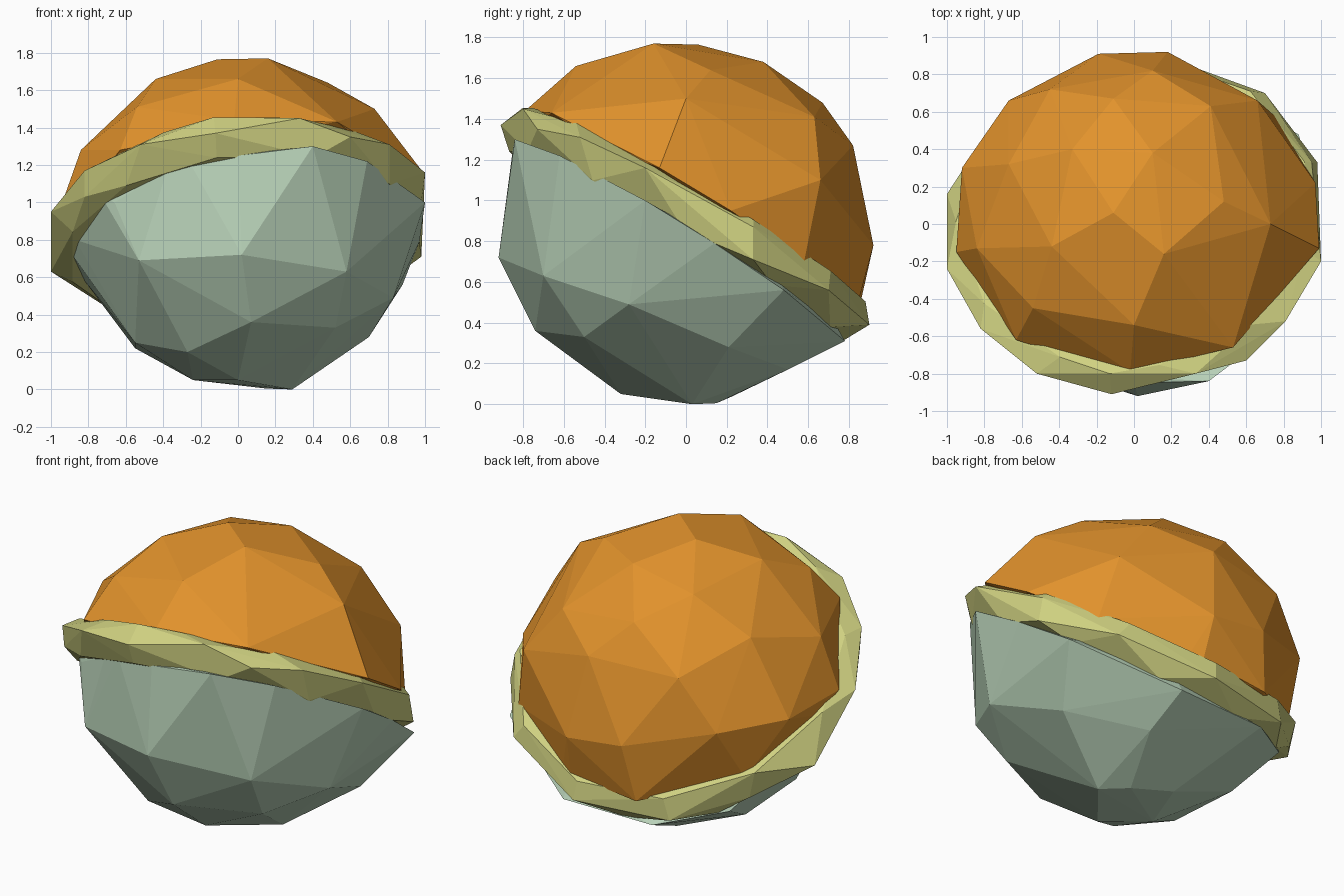
import bpy, bmesh, math
from mathutils import Vector

# Tilted frame shared by both shells and the band
CENTER = Vector((0.01, 0, 0.87))
AXIS = Vector((-0.09, 0.5, 0.86)).normalized()
U = Vector((0, -0.86, 0.5)).cross(AXIS).normalized()
V = AXIS.cross(U)


def ring(radius, height, count, turn=0.0):
    pts = []
    for i in range(count):
        a = 2 * math.pi * (i + turn) / count
        pts.append(CENTER + AXIS * height + (U * math.cos(a) + V * math.sin(a)) * radius)
    return pts


def material(name, color):
    m = bpy.data.materials.new(name)
    m.diffuse_color = (*color, 1)
    return m


def faceted_solid(name, points, mat):
    """Flat-faced shell stretched around the given corner points."""
    bm = bmesh.new()
    for p in points:
        bm.verts.new(p)
    res = bmesh.ops.convex_hull(bm, input=bm.verts[:])
    loose = {g for g in res["geom_interior"] + res["geom_unused"]
             if isinstance(g, bmesh.types.BMVert) and g.is_valid and not g.link_faces}
    bmesh.ops.delete(bm, geom=list(loose), context='VERTS')
    bmesh.ops.recalc_face_normals(bm, faces=bm.faces[:])
    mesh = bpy.data.meshes.new(name)
    bm.to_mesh(mesh)
    bm.free()
    mesh.materials.append(mat)
    ob = bpy.data.objects.new(name, mesh)
    bpy.context.collection.objects.link(ob)
    return ob


orange = material("orange", (0.76, 0.29, 0.025))
sage = material("sage_green", (0.48, 0.64, 0.48))
straw = material("straw_yellow", (0.63, 0.64, 0.22))

# Upper shell corners
upper = [
    (-.11, .06, 1.765), (.16, -.16, 1.77), (-.44, -.12, 1.66), (0, -.54, 1.66),
    (.48, .12, 1.64), (.73, 0, 1.5), (.1, .38, 1.68), (-.33, .4, 1.61),
    (-.11, .67, 1.48), (.41, .63, 1.41), (-.67, .32, 1.40), (-.45, .72, 1.24),
    (.1, .82, 1.27), (.66, .66, 1.1), (-.67, .66, .93), (-.19, .91, .82),
    (.18, .92, .78), (-.84, -.13, 1.28), (-.92, .3, .95), (-.54, -.45, 1.51),
    (.53, -.66, 1.43), (-.63, -.62, 1.28), (-.02, -.79, 1.44), (.97, .22, .95),
    (.99, -.13, 1.16), (-.95, -.15, .97), (.75, .58, .7), (.2, .85, .52),
    (-.25, .85, .47)]
faceted_solid("upper_shell", upper + ring(0.92, 0.07, 10), orange)

# Lower shell corners
lower = [
    (.02, -.92, .72), (.4, -.84, 1.3), (.07, -.74, .36), (.58, -.7, .63),
    (1, -.2, 1.0), (.83, -.28, .49), (.52, -.5, .33), (.7, .21, .28),
    (.29, .03, 0), (.15, .15, .005), (-.24, -.12, .05), (0, -.32, .05),
    (-.27, -.5, .2), (-.55, -.3, .25),
    (-.53, -.75, .69), (-.87, -.2, .8), (-.66, -.6, 1.0), (-.38, -.77, 1.17),
    (0, -.85, 1.25), (.69, -.62, 1.22), (.97, .14, .79), (.88, .48, .56),
    (.3, .78, .31), (-.3, .76, .3), (-.65, .5, .38), (-.82, .15, .58),
    (-.1, .23, .04), (-.55, .2, .22), (.3, .5, .17)]
faceted_solid("lower_shell", lower + ring(0.92, -0.07, 10), sage)

# Band: raised ridge between an upper and a lower rim
ridge = [
    (-1, -.24, .95), (-1, .16, .63), (-.82, -.56, 1.17), (-.82, -.54, 1.03),
    (-.52, -.8, 1.31), (-.12, -.91, 1.37), (-.13, -.8, 1.455), (.33, -.8, 1.45),
    (.6, -.73, 1.35), (.81, -.52, 1.31), (1, -.2, 1.16), (.98, .33, .71),
    (.95, .33, .87), (.7, .7, .56), (.15, .9, .39), (-.43, .78, .37), (-.76, .46, .48)]
faceted_solid("middle_band",
              ridge + ring(0.955, 0.115, 11) + ring(0.945, -0.105, 11, 0.5), straw)
